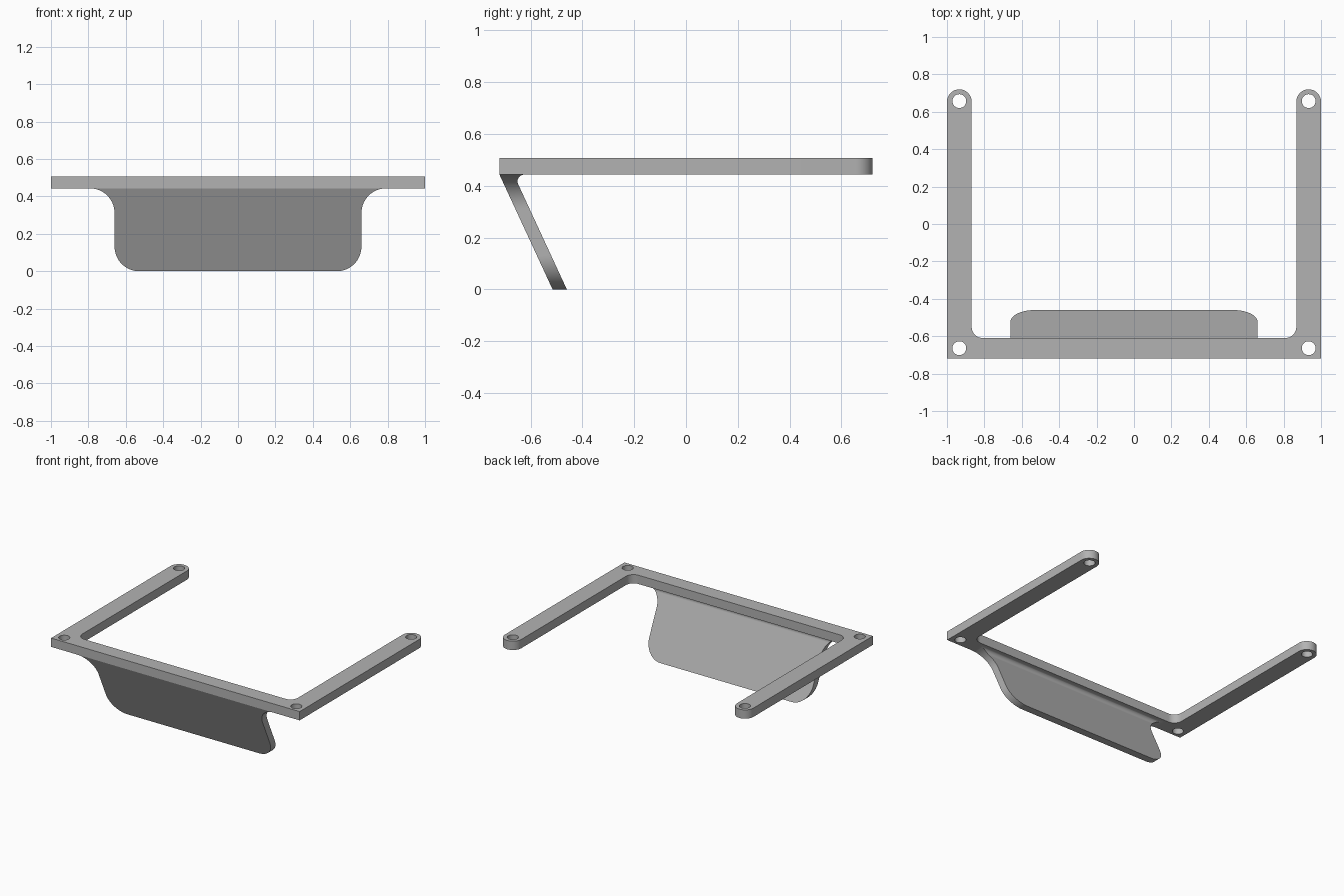
import bpy, bmesh
from math import sin, cos, pi, radians, atan2, tan, sqrt

if "Cube" in bpy.data.objects:
    bpy.data.objects.remove(bpy.data.objects["Cube"], do_unlink=True)

FRONT, TOP, BASE = -0.72, 0.507, 0.443
HOLE_X, ARM_R = 0.934, 0.066

grey = bpy.data.materials.new("plain grey")
grey.use_nodes = True
colour = (0.45, 0.45, 0.45, 1)
grey.diffuse_color = colour
grey.node_tree.nodes["Principled BSDF"].inputs["Base Color"].default_value = colour


def arc(cx, cy, r, start, end, n=16):
    """Points along a circular arc, angles in radians."""
    angles = [start + (end - start) * i / n for i in range(n + 1)]
    return [(cx + r * cos(a), cy + r * sin(a)) for a in angles]


def finish(obj):
    """Weld, orient, colour and smooth a part."""
    bm = bmesh.new()
    bm.from_mesh(obj.data)
    bmesh.ops.remove_doubles(bm, verts=bm.verts, dist=0.0001)
    bmesh.ops.recalc_face_normals(bm, faces=bm.faces)
    bm.to_mesh(obj.data)
    bm.free()
    obj.data.materials.clear()
    obj.data.materials.append(grey)
    bpy.ops.object.select_all(action="DESELECT")
    obj.select_set(True)
    bpy.context.view_layer.objects.active = obj
    bpy.ops.object.shade_smooth_by_angle(angle=radians(30))


# U-shaped frame: half outline mirrored, with four screw holes
half = [(1, FRONT)]
half += arc(HOLE_X, 0.72 - ARM_R, ARM_R, 0, pi)
half += arc(0.808, -0.55, 0.06, 0, -pi / 2, 10)
outline = half + [(-x, y) for x, y in reversed(half)]
loops = [outline]
for side in (-1, 1):
    for y in (-0.664, 0.657):
        loops.append(arc(side * HOLE_X, y, 0.037, 0, 2 * pi, 32)[:-1])

curve = bpy.data.curves.new("frame", "CURVE")
curve.dimensions = "2D"
curve.fill_mode = "BOTH"
curve.extrude = (TOP - BASE) / 2
for loop in loops:
    spline = curve.splines.new("POLY")
    spline.points.add(len(loop) - 1)
    for point, (x, y) in zip(spline.points, loop):
        point.co = (x, y, 0, 1)
    spline.use_cyclic_u = True
frame_curve = bpy.data.objects.new("frame_curve", curve)
bpy.context.collection.objects.link(frame_curve)
bpy.context.view_layer.update()
evaluated = frame_curve.evaluated_get(bpy.context.evaluated_depsgraph_get())
mesh = bpy.data.meshes.new_from_object(evaluated)
bpy.data.objects.remove(frame_curve, do_unlink=True)
frame = bpy.data.objects.new("frame", mesh)
bpy.context.collection.objects.link(frame)
for v in mesh.vertices:
    v.co.z += (TOP + BASE) / 2
finish(frame)

# Slanted flap: rows of constant height, rounded below and flared above
SLOPE = (0.72 - 0.515) / BASE
THICK, HALF_W, CORNER, FILLET = 0.055, 0.66, 0.132, 0.026
wall_angle = atan2(SLOPE, 1)
fillet_y = FRONT + THICK + FILLET / tan((pi / 2 - wall_angle) / 2)
fillet_z = BASE - FILLET
fillet_start = fillet_z - FILLET * sin(wall_angle)


def half_width(z):
    if z < CORNER:
        return HALF_W - CORNER + sqrt(max(0, CORNER**2 - (CORNER - z)**2))
    rise = max(0, z - (BASE - CORNER))
    return HALF_W + CORNER - sqrt(max(0, CORNER**2 - rise**2))


def back_y(z):
    if z < fillet_start:
        return FRONT + THICK + SLOPE * (BASE - z)
    return fillet_y - sqrt(max(0, FILLET**2 - (z - fillet_z)**2))


steps = [i * pi / 32 for i in range(17)]
levels = {round(CORNER * (1 - cos(a)), 5) for a in steps}
levels |= {round(BASE - CORNER * (1 - sin(a)), 5) for a in steps}
levels |= {round(fillet_z + FILLET * sin(a - wall_angle), 5)
           for a in [i * (pi / 2 + wall_angle) / 12 for i in range(13)]}

bm = bmesh.new()
rows = []
for z in sorted(levels):
    w, front, back = half_width(z), FRONT + SLOPE * (BASE - z), back_y(z)
    corners = [(-w, front), (w, front), (w, back), (-w, back)]
    rows.append([bm.verts.new((x, y, z)) for x, y in corners])
for low, high in zip(rows, rows[1:]):
    for i in range(4):
        j = (i + 1) % 4
        bm.faces.new((low[i], low[j], high[j], high[i]))
bm.faces.new(rows[0])
bm.faces.new(rows[-1])
flap_mesh = bpy.data.meshes.new("front_flap")
bm.to_mesh(flap_mesh)
bm.free()
flap = bpy.data.objects.new("front_flap", flap_mesh)
bpy.context.collection.objects.link(flap)
finish(flap)
